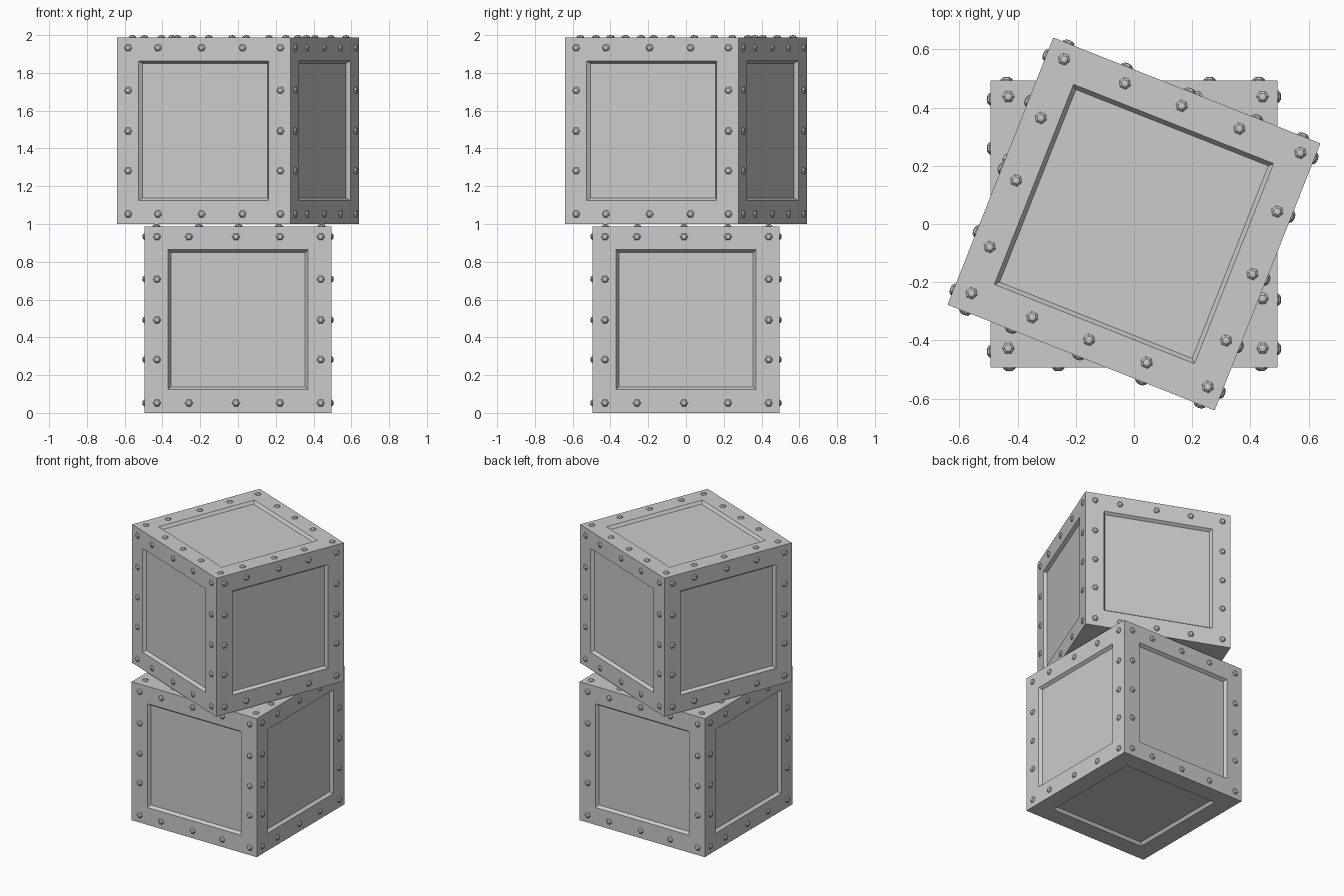
import bpy, bmesh
from math import radians, cos, sin, pi
from mathutils import Matrix, Vector

if "Cube" in bpy.data.objects:
    bpy.data.objects.remove(bpy.data.objects["Cube"])

SIDE = 0.9875          # crate edge length
H = SIDE / 2
RIVET_H = 0.0125       # rivet protrusion
RIVET_R = 0.021


def finish(bm, name, place):
    bmesh.ops.recalc_face_normals(bm, faces=bm.faces)
    mesh = bpy.data.meshes.new(name)
    bm.to_mesh(mesh)
    bm.free()
    obj = bpy.data.objects.new(name, mesh)
    obj.matrix_world = place
    bpy.context.collection.objects.link(obj)
    return obj


def frame_points(cols, rows, along_u, along_v):
    """Rivet centres around a square frame: corners, two rows, two columns."""
    pts = [(u, v) for u in cols for v in rows]
    pts += [(u, v) for u in along_u for v in rows]
    pts += [(u, v) for u in cols for v in along_v]
    return pts


def add_rivet(bm, mat):
    # six-sided faceted dome, local z pointing outward
    rings = []
    for r, z in ((RIVET_R, -0.002), (RIVET_R, 0.003), (RIVET_R * 0.6, 0.0105)):
        rings.append([bm.verts.new(mat @ Vector((r * cos(i * pi / 3), r * sin(i * pi / 3), z)))
                      for i in range(6)])
    tip = bm.verts.new(mat @ Vector((0, 0, RIVET_H)))
    for i in range(6):
        j = (i + 1) % 6
        for a, b in zip(rings, rings[1:]):
            bm.faces.new((a[i], a[j], b[j], b[i]))
        bm.faces.new((rings[-1][i], rings[-1][j], tip))
    bm.faces.new(rings[0][::-1])


side_points = frame_points((-0.429, 0.438), (0.439, -0.441),
                           (-0.26, -0.011, 0.222), (0.214, -0.002, -0.212))
top_points = frame_points((-0.432, 0.442), (0.438, -0.427),
                          (-0.207, 0.003, 0.216), (0.221, -0.01, -0.256))


def crate(prefix, base_z, angle):
    place = Matrix.Translation((0, 0, base_z + H)) @ Matrix.Rotation(radians(angle), 4, 'Z')

    # body with a recessed panel in every face
    bm = bmesh.new()
    bmesh.ops.create_cube(bm, size=SIDE)
    faces = bm.faces[:]
    bmesh.ops.inset_individual(bm, faces=faces, thickness=H - 0.37, use_even_offset=True)
    bmesh.ops.inset_individual(bm, faces=faces, thickness=0.014, depth=-0.02, use_even_offset=True)
    finish(bm, prefix + "_crate_body", place)

    # rivets on the four sides and the top
    bm = bmesh.new()
    face_up = Matrix.Translation((0, 0, H))
    front = Matrix.Rotation(radians(90), 4, 'X') @ face_up
    for k in range(4):
        turn = Matrix.Rotation(k * pi / 2, 4, 'Z') @ front
        for u, v in side_points:
            add_rivet(bm, turn @ Matrix.Translation((u, v, 0)))
    for u, v in top_points:
        add_rivet(bm, face_up @ Matrix.Translation((u, v, 0)))
    finish(bm, prefix + "_crate_rivets", place)


# upper crate rests on the rivet heads of the lower one
crate("lower", 0, 0)
crate("upper", SIDE + RIVET_H, -21.6)
